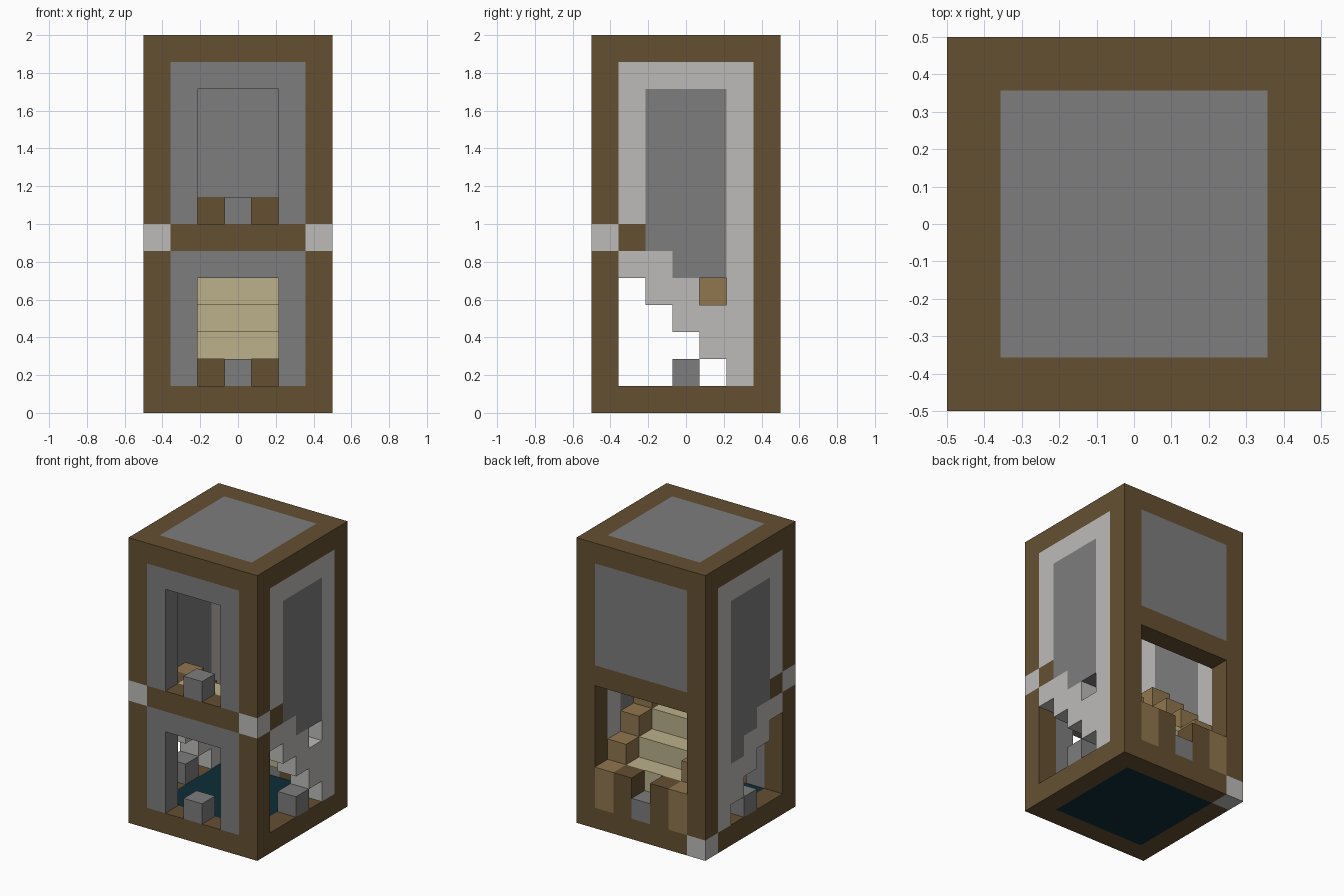
import bpy, bmesh
from mathutils import Vector

cube = bpy.data.objects.get("Cube")
if cube:
    bpy.data.objects.remove(cube, do_unlink=True)

# Tower on a block grid: 7 wide, 7 deep, 14 high
W, H = 7, 14
LAST, TOP = W - 1, H - 1
SIZE = 2 / H
grid = {}


def material(name, rgb):
    lin = [(c / 255 / 12.92) if c < 11 else ((c / 255 + 0.055) / 1.055) ** 2.4 for c in rgb]
    mat = bpy.data.materials.new(name)
    mat.use_nodes = True
    mat.diffuse_color = (*lin, 1)
    bsdf = mat.node_tree.nodes["Principled BSDF"]
    bsdf.inputs["Base Color"].default_value = (*lin, 1)
    bsdf.inputs["Roughness"].default_value = 0.9
    return mat


dark_wood = material("dark wood", (101, 80, 50))
light_wood = material("light wood", (144, 118, 78))
pale_wood = material("pale wood", (188, 177, 139))
stone = material("stone grey", (125, 125, 125))
pale_stone = material("pale stone", (188, 187, 185))
water = material("deep teal", (14, 46, 56))
colours = {}


def fill(part, mat, xs, ys, zs):
    """Fill a block of cells; each argument is one index or an inclusive pair."""
    colours[part] = mat
    spans = [(s, s) if isinstance(s, int) else s for s in (xs, ys, zs)]
    rx, ry, rz = [range(a, b + 1) for a, b in spans]
    grid.update({(x, y, z): part for x in rx for y in ry for z in rz})


def clear(xs, ys, zs):
    fill("opening", None, xs, ys, zs)


inner = (1, LAST - 1)
full = (0, LAST)

# Edge frame: posts and beams
for a in (0, LAST):
    for b in (0, LAST):
        fill("frame", dark_wood, a, b, (0, TOP))
    for z in (0, TOP):
        fill("frame", dark_wood, full, a, z)
        fill("frame", dark_wood, a, full, z)

# Floor and roof panels
fill("floor_pool", water, inner, inner, 0)
fill("roof_panel", stone, inner, inner, TOP)

# Front wall with belt beam and two doorways
fill("front_wall", stone, inner, 0, (1, TOP - 1))
fill("belt_beam", dark_wood, inner, 0, 6)
clear((2, 4), 0, (1, 4))
clear((2, 4), 0, (7, 11))

# Back wall: upper panel, lintel, and stair entrance
fill("back_panel", stone, inner, LAST, (8, TOP - 1))
fill("back_lintel", dark_wood, inner, LAST, 7)
for x in (2, 4):
    fill("entrance_posts", dark_wood, x, LAST, (1, 2))
for x in (1, 5):
    fill("stair_rails", light_wood, x, LAST, (1, 2))

# Side walls: stepped pale border around a stepped stone panel
for x in (0, LAST):
    for y in range(1, LAST):
        fill("side_borders", pale_stone, x, y, (6 - y, TOP - 1))
    for y in (2, 3, 4):
        fill("side_panels", stone, x, y, (8 - y, 11))
    fill("landing_ends", dark_wood, x, 1, 6)
    fill("corner_blocks", pale_stone, x, 0, 6)
clear(LAST, 4, 4)
fill("corner_blocks", pale_stone, 0, LAST, 0)

# Stairs rising from back to front, with block rails
for y in range(1, LAST):
    fill("stairs", pale_wood, (2, 4), y, 7 - y)
for x in (1, 5):
    for y in range(2, LAST):
        fill("stair_rails", light_wood, x, y, 8 - y)
    fill("landing_ends", dark_wood, x, 1, 6)

# Single stone blocks in the middle of each opening
for x, y, z in ((3, 0, 1), (3, 0, 7), (3, LAST, 1), (0, 3, 1), (LAST, 3, 1)):
    fill("sill_blocks", stone, x, y, z)

solid = {cell: part for cell, part in grid.items() if part != "opening"}


def build(part):
    """Make one object from the exposed faces of a part's cells."""
    bm = bmesh.new()
    for cell in [c for c, p in solid.items() if p == part]:
        centre = Vector(cell) + Vector((0.5 - W / 2, 0.5 - W / 2, 0.5))
        for axis in range(3):
            for sign in (-1, 1):
                n = Vector((0, 0, 0))
                n[axis] = sign
                if tuple(int(c + d) for c, d in zip(cell, n)) in solid:
                    continue
                u = Vector((0, 0, 0))
                u[(axis + 1) % 3] = 1
                v = n.cross(u)
                corners = (-u - v, u - v, u + v, v - u)
                bm.faces.new([bm.verts.new((centre + (n + c) / 2) * SIZE) for c in corners])
    bmesh.ops.remove_doubles(bm, verts=bm.verts, dist=SIZE / 100)
    mesh = bpy.data.meshes.new(part)
    bm.to_mesh(mesh)
    bm.free()
    mesh.materials.append(colours[part])
    bpy.context.collection.objects.link(bpy.data.objects.new(part, mesh))


for part in sorted(set(solid.values())):
    build(part)
